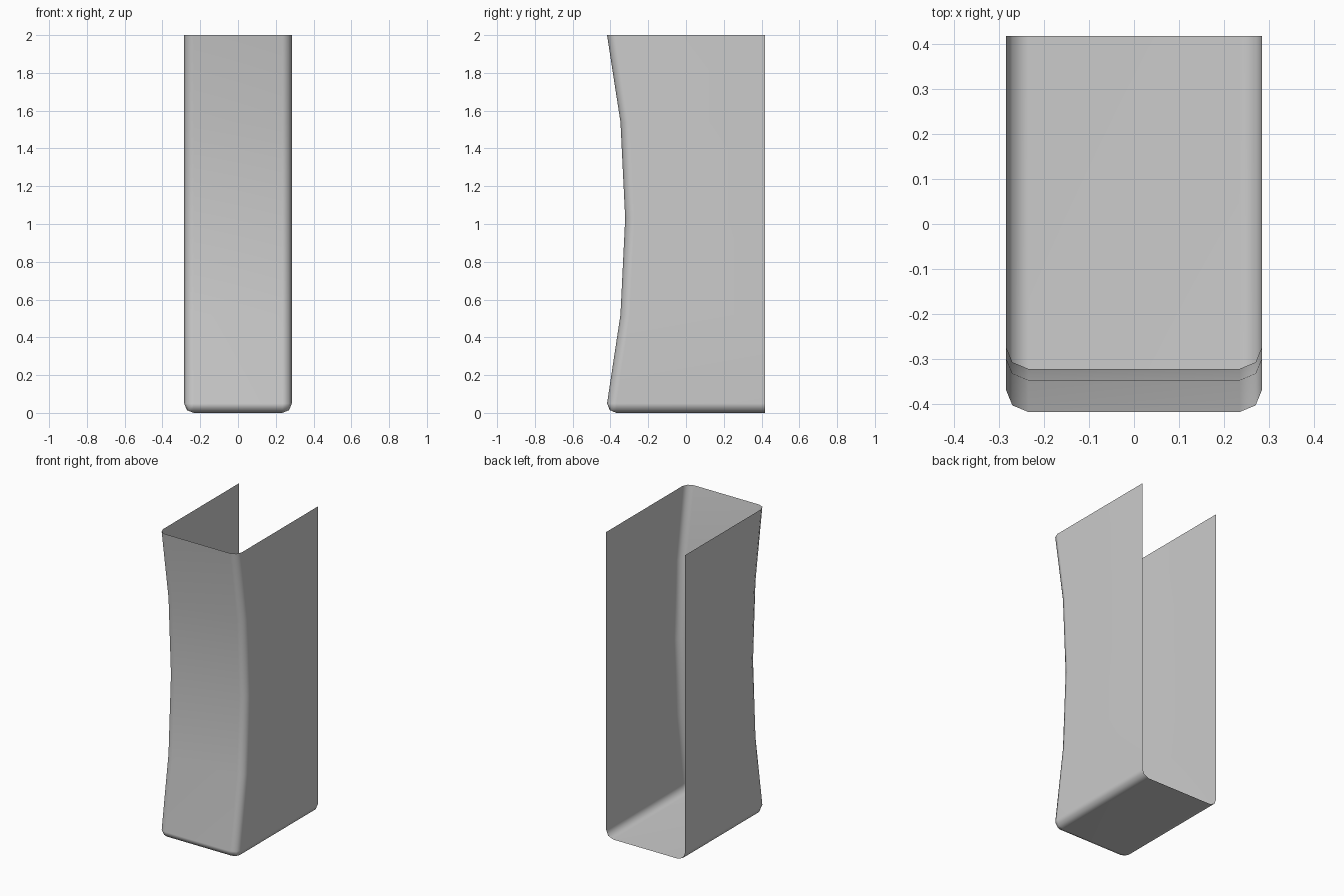
import bpy, bmesh, math

if "Cube" in bpy.data.objects:
    bpy.data.objects.remove(bpy.data.objects["Cube"])

HALF_W, BACK, R = 0.285, 0.418, 0.05

# Front profile from top to bottom: (height, front y, inset of the rounded base)
k = R * (1 - math.sin(math.pi / 4))
ROWS = [(2.0, -0.418, 0), (1.54, -0.347, 0), (1.03, -0.322, 0), (0.52, -0.347, 0),
        (R, -0.418, 0), (k, -0.418, k), (0, -0.418, R)]


def u_section(z, front, inset):
    """U-shaped section, open at the back, with two-segment round corners."""
    r = R - inset
    cx, cy = HALF_W - R, front + R
    arc = [(cx + r * math.cos(a), cy - r * math.sin(a))
           for a in (0, math.pi / 4, math.pi / 2)]
    right = [(cx + r, BACK)] + arc
    left = [(-x, y) for x, y in reversed(right)]
    return [(x, y, z) for x, y in right + left]


# Open bin shell: front, two sides and base
bm = bmesh.new()
rows = [[bm.verts.new(p) for p in u_section(*row)] for row in ROWS]
for upper, lower in zip(rows, rows[1:]):
    for i in range(len(upper) - 1):
        bm.faces.new((upper[i], upper[i + 1], lower[i + 1], lower[i]))
bm.faces.new(rows[-1])
bmesh.ops.remove_doubles(bm, verts=bm.verts, dist=1e-4)
for f in bm.faces:
    f.smooth = True

mesh = bpy.data.meshes.new("open_shell")
bm.to_mesh(mesh)
bm.free()
shell = bpy.data.objects.new("open_shell", mesh)
bpy.context.collection.objects.link(shell)

# Keep the broad panels flat while the corners shade softly
shell.modifiers.new("flat_panels", 'WEIGHTED_NORMAL')
